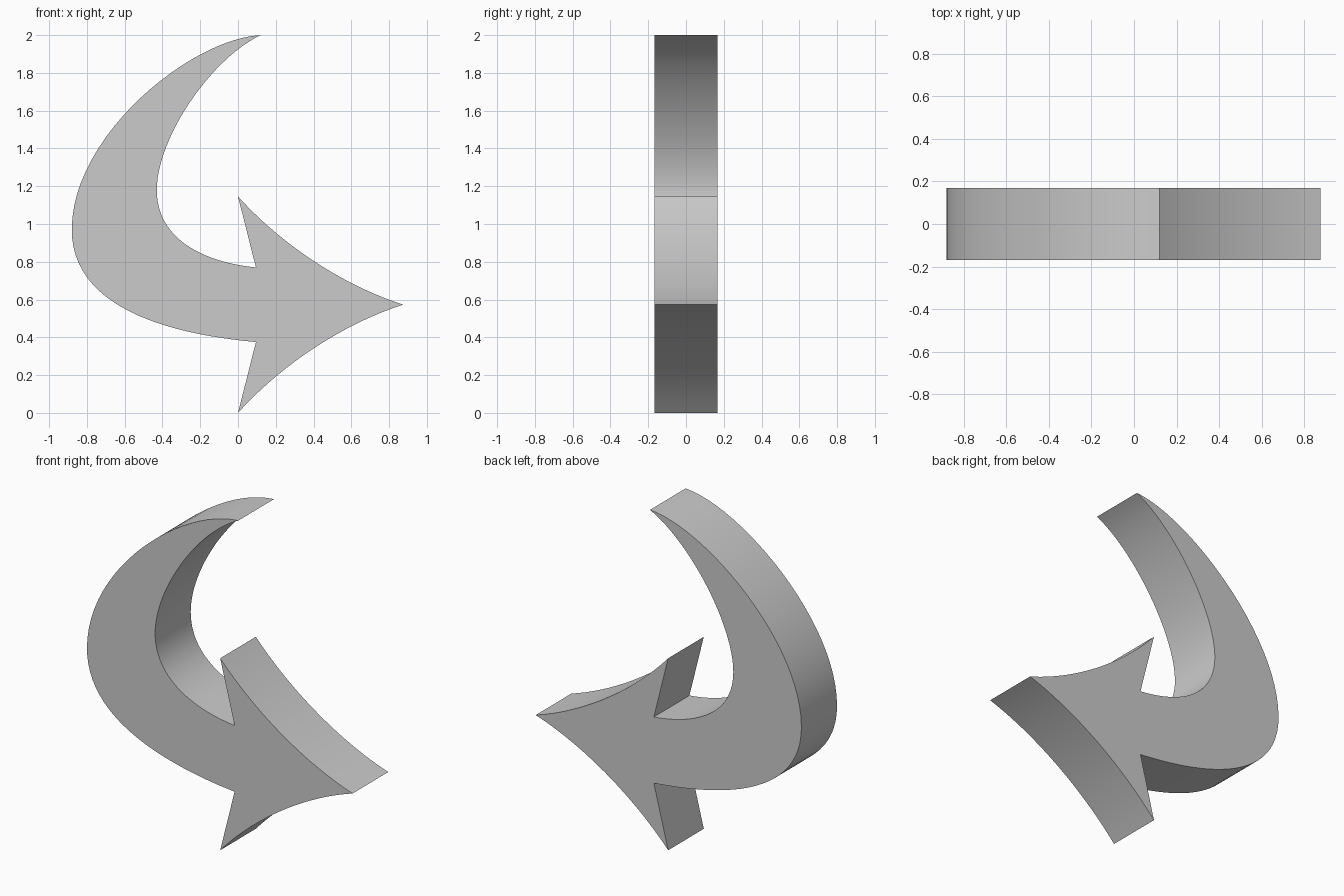
import bpy
import bmesh
from mathutils import Vector
from mathutils.geometry import interpolate_bezier

cube = bpy.data.objects.get("Cube")
if cube:
    bpy.data.objects.remove(cube, do_unlink=True)

HALF = 0.168   # half thickness
AXIS = 0.573   # height of the arrowhead's centre line
STEPS = 24


def material(name, colour):
    mat = bpy.data.materials.new(name)
    mat.use_nodes = True
    mat.diffuse_color = colour
    mat.node_tree.nodes["Principled BSDF"].inputs["Base Color"].default_value = colour
    return mat


def bezier(*points):
    """Sample one cubic segment in the XZ plane, leaving out its last point."""
    p = [Vector((x, -HALF, z)) for x, z in points]
    return interpolate_bezier(*p, STEPS + 1)[:-1]


# Arrowhead edge, mirrored about its centre line
upper = [(0, 2 * AXIS), (0.24, 0.88), (0.57, 0.67), (0.875, AXIS)]
lower = [(x, 2 * AXIS - z) for x, z in reversed(upper)]

# Outline: outer sweep, arrowhead, inner sweep
tip, outer, inner = (0.12, 2.0), (-0.88, 0.97), (-0.43, 1.18)
outline = bezier(tip, (-0.25, 1.98), (-0.88, 1.47), outer)
outline += bezier(outer, (-0.88, 0.57), (-0.4, 0.42), (0.095, 0.375))
outline += [Vector((0.095, -HALF, 0.375))]
outline += [Vector((x, -HALF, 2 * AXIS - z)) for x, z in
            [(v.x, v.z) for v in bezier(*upper)]]
outline += [Vector((0.875, -HALF, AXIS))]
outline += list(reversed(bezier(*upper)))
outline += bezier((0.095, 0.77), (-0.2, 0.80), (-0.43, 0.93), inner)
outline += bezier(inner, (-0.43, 1.45), (-0.15, 1.87), tip)

# Extrude the outline into a solid
bm = bmesh.new()
front = bm.faces.new([bm.verts.new(v) for v in outline])
extruded = bmesh.ops.extrude_face_region(bm, geom=[front], use_keep_orig=True)
back = [g for g in extruded["geom"] if isinstance(g, bmesh.types.BMVert)]
bmesh.ops.translate(bm, verts=back, vec=(0, 2 * HALF, 0))
bmesh.ops.recalc_face_normals(bm, faces=bm.faces)

mesh = bpy.data.meshes.new("curved_arrow")
bm.to_mesh(mesh)
bm.free()
mesh.materials.append(material("light_grey", (0.6, 0.6, 0.6, 1)))
arrow = bpy.data.objects.new("curved_arrow", mesh)
bpy.context.collection.objects.link(arrow)

# Smooth curved walls, sharp corners
bpy.context.view_layer.objects.active = arrow
arrow.select_set(True)
bpy.ops.object.shade_smooth_by_angle(angle=0.5)
